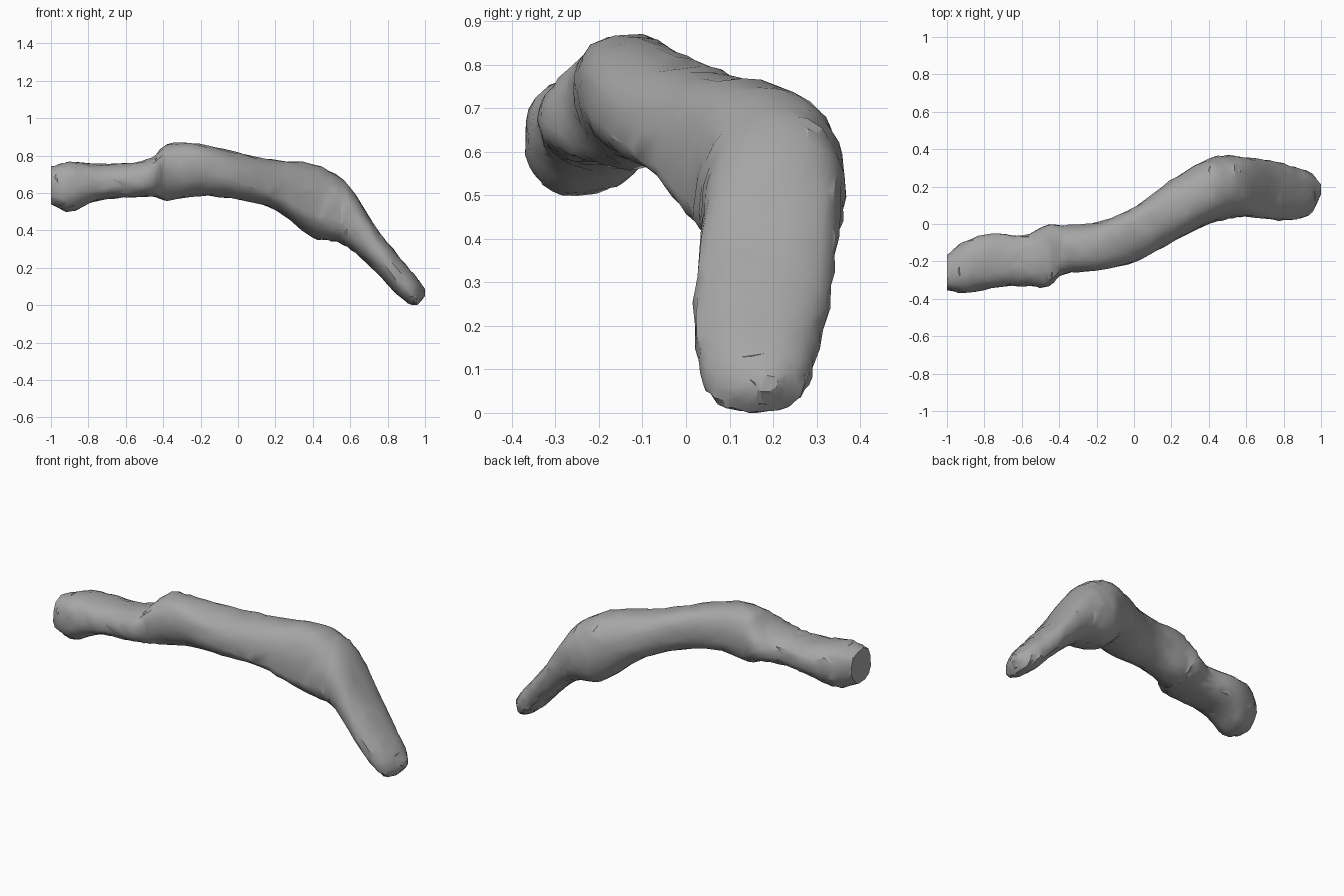
import bpy, bmesh, math, random

if "Cube" in bpy.data.objects:
    bpy.data.objects.remove(bpy.data.objects["Cube"])

random.seed(4)
SIDES = 28
STEPS = 5

# Stations along the branch:
# x, top z, bottom z, front y, back y, y of top, y of bottom, z of front, z of back
STATIONS = [
    (-1.0, .74, .54, -.355, -.165, -.27, -.27, .63, .66),
    (-.90, .765, .50, -.37, -.09, -.25, -.25, .63, .67),
    (-.75, .755, .56, -.34, -.05, -.20, -.20, .65, .67),
    (-.58, .76, .575, -.33, -.06, -.20, -.20, .66, .67),
    (-.46, .79, .58, -.335, -.005, -.17, -.18, .68, .68),
    (-.38, .86, .56, -.27, -.005, -.13, -.13, .72, .70),
    (-.20, .86, .585, -.25, .01, -.12, -.11, .74, .72),
    (.00, .815, .565, -.205, .09, -.02, -.06, .68, .70),
    (.20, .775, .51, -.10, .235, .07, .07, .59, .62),
    (.40, .755, .36, .00, .35, .15, .20, .49, .55),
    (.52, .70, .34, .03, .365, .20, .20, .46, .50),
    (.60, .63, .30, .04, .355, .20, .20, .45, .47),
    (.75, .40, .165, .02, .335, .19, .18, .28, .29),
    (.87, .25, .04, .025, .30, .17, .17, .14, .15),
    (.95, .155, .0, .06, .27, .17, .16, .07, .08),
    (1.0, .085, .05, .16, .21, .185, .185, .065, .07),
]


def slope(i, k):
    a = STATIONS[max(i - 1, 0)]
    b = STATIONS[min(i + 1, len(STATIONS) - 1)]
    return (b[k] - a[k]) / (b[0] - a[0])


def blend(i, t):
    """Smooth interpolation of every value between two stations."""
    a, b = STATIONS[i], STATIONS[i + 1]
    h = b[0] - a[0]
    out = [a[0] + h * t]
    for k in range(1, 9):
        out.append((2*t**3 - 3*t*t + 1) * a[k] + (3*t*t - 2*t**3) * b[k]
                   + h * ((t**3 - 2*t*t + t) * slope(i, k)
                          + (t**3 - t*t) * slope(i + 1, k)))
    return out


def section(s):
    """Lopsided rounded section through its four extreme points."""
    x, zt, zb, yf, yb, yt, ybot, zf, zbk = s
    middle = max(0, min(1, (x + .42) * 8, (.55 - x) * 8))  # creased middle stretch
    pts = []
    for j in range(SIDES):
        a = 2 * math.pi * j / SIDES
        c, d = math.cos(a), math.sin(a)
        e = .87
        if c < 0:  # squarer above the front crease, flatter below it
            e += middle * (-.09 if d > 0 else .16)
        u, v = abs(c) ** e, abs(d) ** e
        side = (yb, zbk) if c >= 0 else (yf, zf)
        pole = (yt, zt) if d >= 0 else (ybot, zb)
        y = pole[0] + (side[0] - pole[0]) * u
        z = side[1] + (pole[1] - side[1]) * v
        n = .004
        pts.append((x, y + random.uniform(-n, n),
                    max(0, z + random.uniform(-n, n))))
    return pts


# Branch: one skin lofted through all sections
rows = [blend(i, k / STEPS) for i in range(len(STATIONS) - 1) for k in range(STEPS)]
rows.append(STATIONS[-1])
bm = bmesh.new()
rings = [[bm.verts.new(p) for p in section(r)] for r in rows]
for a, b in zip(rings, rings[1:]):
    for j in range(SIDES):
        k = (j + 1) % SIDES
        bm.faces.new((a[j], a[k], b[k], b[j]))
# End caps
bm.faces.new(rings[0])
bm.faces.new(rings[-1])
bmesh.ops.triangulate(bm, faces=bm.faces[:])
bmesh.ops.recalc_face_normals(bm, faces=bm.faces[:])
mesh = bpy.data.meshes.new("branch")
bm.to_mesh(mesh)
bm.free()
branch = bpy.data.objects.new("branch", mesh)
bpy.context.collection.objects.link(branch)

# Dark grey bark
bark = bpy.data.materials.new("bark")
bark.diffuse_color = (.38, .38, .38, 1)
bark.use_nodes = True
bark.node_tree.nodes["Principled BSDF"].inputs["Base Color"].default_value = bark.diffuse_color
mesh.materials.append(bark)

# Uneven, chipped facets
chips = branch.modifiers.new("chips", 'DECIMATE')
chips.ratio = .5
bpy.context.view_layer.objects.active = branch
branch.select_set(True)
bpy.ops.object.modifier_apply(modifier="chips")
bpy.ops.object.shade_smooth_by_angle(angle=math.radians(30))
